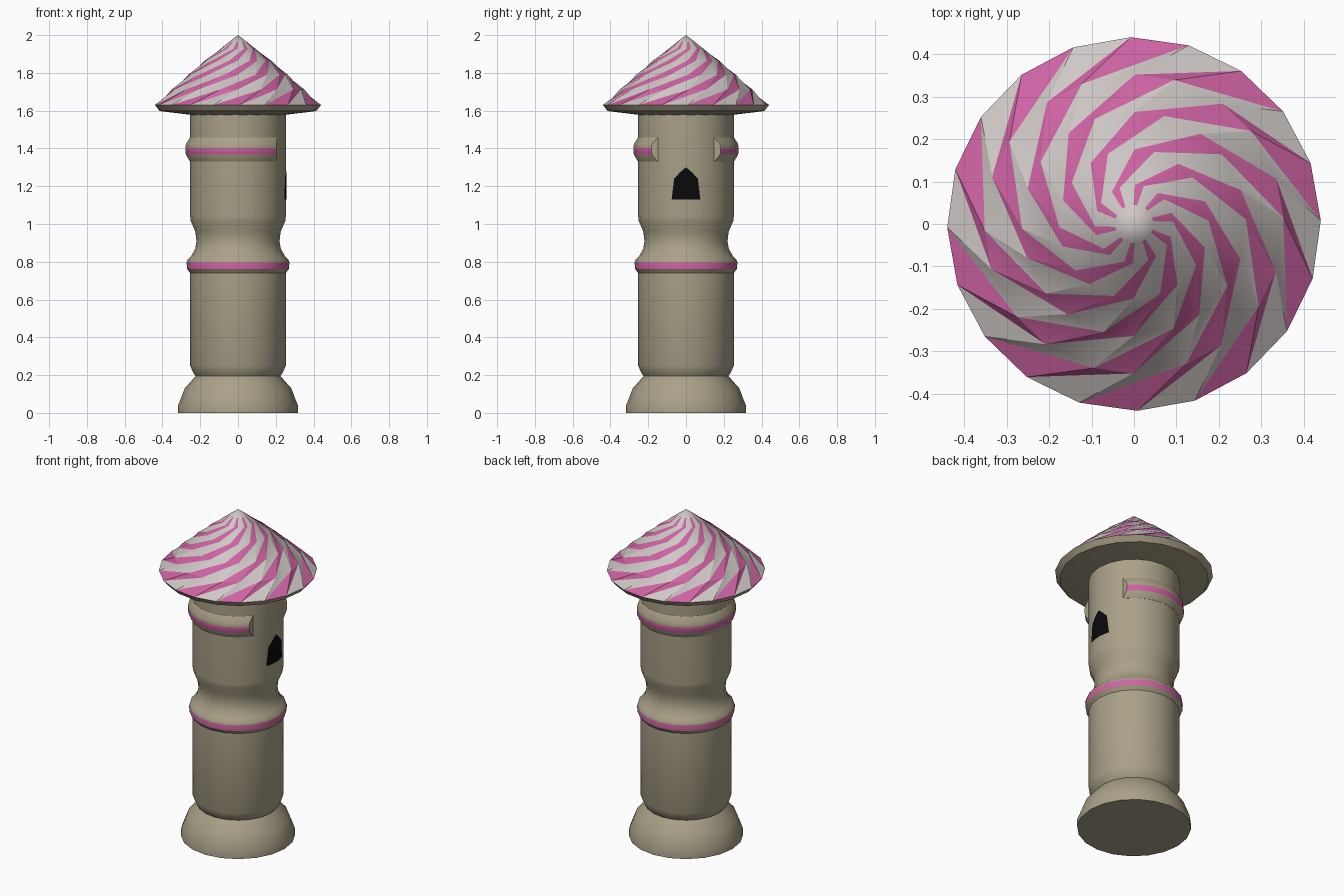
import bpy, bmesh, math

if "Cube" in bpy.data.objects:
    bpy.data.objects.remove(bpy.data.objects["Cube"])

def material(name, rgb):
    m = bpy.data.materials.new(name)
    m.diffuse_color = (*rgb, 1)
    m.use_nodes = True
    m.node_tree.nodes["Principled BSDF"].inputs["Base Color"].default_value = m.diffuse_color
    return m

STONE = material("stone beige", (0.40, 0.355, 0.245))
PINK = material("pink", (0.62, 0.125, 0.37))
CREAM = material("pale grey", (0.62, 0.58, 0.56))
BLACK = material("window black", (0.003, 0.003, 0.004))
SIDES = 20

def finish(bm, name, mats, angle=None, fix=True):
    if fix:
        bmesh.ops.recalc_face_normals(bm, faces=bm.faces[:])
    me = bpy.data.meshes.new(name)
    bm.to_mesh(me)
    bm.free()
    ob = bpy.data.objects.new(name, me)
    bpy.context.collection.objects.link(ob)
    for m in mats:
        me.materials.append(m)
    if angle:
        bpy.ops.object.select_all(action='DESELECT')
        ob.select_set(True)
        bpy.context.view_layer.objects.active = ob
        bpy.ops.object.shade_smooth_by_angle(angle=math.radians(angle))
    return ob

def lathe(profile, closed=False, band=None):
    """Revolve (radius, z) points; faces centred inside the z band turn pink."""
    bm = bmesh.new()
    rings = [[bm.verts.new((r * math.cos(2 * math.pi * i / SIDES),
                            r * math.sin(2 * math.pi * i / SIDES), z))
              for i in range(SIDES)] for r, z in profile]
    pairs = list(zip(rings, rings[1:]))
    if closed:
        pairs.append((rings[-1], rings[0]))
    else:
        bm.faces.new(rings[0][::-1])
        bm.faces.new(rings[-1])
    for a, b in pairs:
        for i in range(SIDES):
            j = (i + 1) % SIDES
            f = bm.faces.new((a[i], a[j], b[j], b[i]))
            c = f.calc_center_median()
            if band and band[0] < c.z < band[1] and c.xy.length > 0.26:
                f.material_index = 1
    return bm

# Shaft with flared foot, lower pink band and waist
shaft = lathe([(0.317, 0), (0.317, 0.04), (0.282, 0.13), (0.225, 0.195),
               (0.238, 0.215), (0.253, 0.25), (0.253, 0.74), (0.27, 0.763),
               (0.272, 0.797), (0.268, 0.81), (0.248, 0.83), (0.226, 0.87),
               (0.22, 0.91), (0.226, 0.96), (0.25, 1.015), (0.253, 1.04),
               (0.253, 1.60)], band=(0.765, 0.795))
finish(shaft, "tower_shaft", [STONE, PINK], 32)

# Upper ring, cut open on the window side by a flat plane
ring = lathe([(0.24, 1.33), (0.254, 1.33), (0.276, 1.367), (0.279, 1.402),
              (0.275, 1.425), (0.254, 1.458), (0.24, 1.458)],
             closed=True, band=(1.37, 1.40))
cut = bmesh.ops.bisect_plane(ring, geom=ring.verts[:] + ring.edges[:] + ring.faces[:],
                             plane_co=(0.205, 0, 0), plane_no=(1, 0, 0), clear_outer=True)
caps = bmesh.ops.holes_fill(ring, edges=[e for e in ring.edges if e.is_boundary], sides=0)
for f in caps["faces"]:
    f.material_index = 0
finish(ring, "upper_ring", [STONE, PINK], 32)

# Pointed window, a thin skin following the wall
bm = bmesh.new()
rows = []
for half, z in [(0.076, 1.13), (0.063, 1.24), (0.03, 1.275), (0.003, 1.298)]:
    ys = [half * (k / 4 - 1) for k in range(9)]
    rows.append([bm.verts.new((math.sqrt(0.257 ** 2 - y * y), y, z)) for y in ys])
for a, b in zip(rows, rows[1:]):
    for k in range(8):
        bm.faces.new((a[k], a[k + 1], b[k + 1], b[k]))
finish(bm, "window", [BLACK], fix=False)

# Twisted striped roof: radius, height, turn in degrees, pink share of each pair
bm = bmesh.new()
levels = [(0.44, 1.63, 0, 0.5), (0.352, 1.712, 36, 0.42), (0.264, 1.79, 72, 0.42),
          (0.176, 1.865, 108, 0.42), (0.092, 1.928, 144, 0.36), (0.045, 1.966, 148, 0.3)]
rings = []
for r, z, turn, share in levels:
    ring = []
    for i in range(SIDES):
        mid = (i // 2) * 36 + 10 + turn
        a = math.radians(mid + (18 * share if i % 2 else -18 * share))
        ring.append(bm.verts.new((r * math.cos(a), r * math.sin(a), z)))
    rings.append(ring)
for a, b in zip(rings, rings[1:]):
    for i in range(SIDES):
        j = (i + 1) % SIDES
        for tri in ((a[i], a[j], b[i]), (a[j], b[j], b[i])):
            bm.faces.new(tri).material_index = 1 - i % 2
apex = bm.verts.new((0, 0, 2.0))
for i in range(SIDES):
    bm.faces.new((rings[-1][i], rings[-1][(i + 1) % SIDES], apex))
# Stone underside of the brim
lower = rings[0]
for r, z in [(0.415, 1.598), (0.25, 1.578)]:
    nxt = [bm.verts.new((v.co.x * r / 0.44, v.co.y * r / 0.44, z)) for v in rings[0]]
    for i in range(SIDES):
        j = (i + 1) % SIDES
        bm.faces.new((nxt[i], nxt[j], lower[j], lower[i])).material_index = 2
    lower = nxt
bm.faces.new(lower[::-1]).material_index = 2
finish(bm, "striped_roof", [CREAM, PINK, STONE], 25, fix=False)
